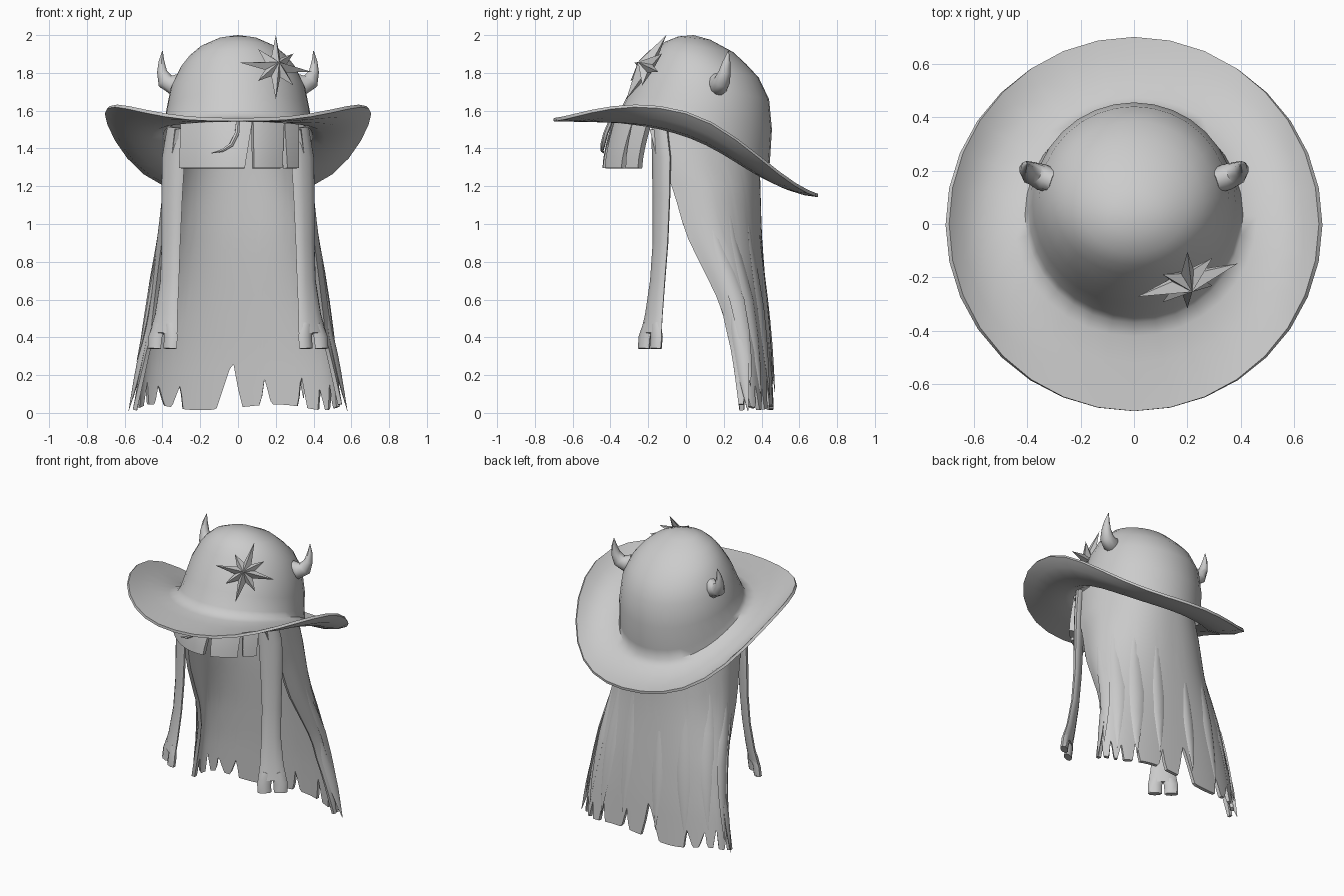
import bpy, bmesh, math
from mathutils import Vector

if "Cube" in bpy.data.objects:
    bpy.data.objects.remove(bpy.data.objects["Cube"])

GREY = bpy.data.materials.new("soft_grey")
GREY.diffuse_color = (0.6, 0.6, 0.6, 1)
GREY.use_nodes = True
GREY.node_tree.nodes["Principled BSDF"].inputs["Base Color"].default_value = GREY.diffuse_color


def make(name, verts, faces, thickness=0, offset=0, angle=40, fix=True):
    """Mesh object from generated points, optionally given a thickness."""
    me = bpy.data.meshes.new(name)
    me.from_pydata([tuple(v) for v in verts], [], faces)
    if fix:
        bm = bmesh.new()
        bm.from_mesh(me)
        bmesh.ops.recalc_face_normals(bm, faces=bm.faces)
        bm.to_mesh(me)
        bm.free()
    me.materials.append(GREY)
    ob = bpy.data.objects.new(name, me)
    bpy.context.collection.objects.link(ob)
    bpy.ops.object.select_all(action='DESELECT')
    ob.select_set(True)
    bpy.context.view_layer.objects.active = ob
    if thickness:
        m = ob.modifiers.new("thickness", 'SOLIDIFY')
        m.thickness, m.offset = thickness, offset
        bpy.ops.object.modifier_apply(modifier=m.name)
    bpy.ops.object.shade_smooth_by_angle(angle=math.radians(angle))
    return ob


def grid_faces(rows, cols):
    return [(r * cols + c, (r + 1) * cols + c, (r + 1) * cols + c + 1, r * cols + c + 1)
            for r in range(rows - 1) for c in range(cols - 1)]


def loft(name, stations, side, n=8):
    """Closed tapered tube; stations are (centre, half width, half depth)."""
    pts = [Vector(s[0]) for s in stations]
    verts, faces = [], []
    for i, (_, a, b) in enumerate(stations):
        t = (pts[min(i + 1, len(pts) - 1)] - pts[max(i - 1, 0)]).normalized()
        u = Vector(side)
        u = (u - t * u.dot(t)).normalized()
        v = t.cross(u)
        for k in range(n):
            q = 2 * math.pi * k / n
            verts.append(pts[i] + u * a * math.cos(q) + v * b * math.sin(q))
    for i in range(len(pts) - 1):
        for k in range(n):
            k2 = (k + 1) % n
            faces.append((i * n + k, i * n + k2, (i + 1) * n + k2, (i + 1) * n + k))
    faces += [tuple(range(n)), tuple(range((len(pts) - 1) * n, len(pts) * n))]
    return make(name, verts, faces)


# Hat: tilted rings (front y, front z, back y, back z, half width, side lift)
rings = [(-0.04, 1.993, 0.13, 1.975, 0.10, 0), (-0.11, 1.965, 0.25, 1.91, 0.20, 0),
         (-0.155, 1.925, 0.32, 1.845, 0.26, 0), (-0.19, 1.88, 0.385, 1.775, 0.305, 0),
         (-0.25, 1.79, 0.44, 1.66, 0.355, 0), (-0.30, 1.70, 0.455, 1.50, 0.38, 0),
         (-0.345, 1.61, 0.445, 1.34, 0.394, 0.035), (-0.37, 1.572, 0.438, 1.27, 0.408, 0.06),
         (-0.42, 1.56, 0.475, 1.23, 0.46, 0.075), (-0.52, 1.56, 0.55, 1.195, 0.56, 0.11),
         (-0.62, 1.56, 0.63, 1.17, 0.642, 0.17), (-0.70, 1.562, 0.70, 1.16, 0.692, 0.235)]
N = 32
verts, faces = [Vector((0, 0.04, 2.0))], []
for fy, fz, by, bz, w, lift in rings:
    for k in range(N):
        q = 2 * math.pi * k / N
        s = (math.sin(q) + 1) / 2
        power = 4 if math.sin(q) > 0 else 2.4
        verts.append(Vector((w * math.cos(q), fy + (by - fy) * s,
                             fz + (bz - fz) * s + lift * abs(math.cos(q)) ** power)))
for k in range(N):
    k2 = (k + 1) % N
    faces.append((0, 1 + k, 1 + k2))
    for i in range(len(rings) - 1):
        a, b = 1 + i * N, 1 + (i + 1) * N
        faces.append((a + k, b + k, b + k2, a + k2))
make("hat", verts, faces, 0.018, -1, 50, fix=False)

# Horns, one each side
for sx, nm in ((-1, "left"), (1, "right")):
    loft(nm + "_horn", [((sx * 0.30, 0.16, 1.745), 0.045, 0.055), ((sx * 0.345, 0.175, 1.735), 0.05, 0.054),
                        ((sx * 0.383, 0.19, 1.755), 0.044, 0.046), ((sx * 0.402, 0.205, 1.805), 0.032, 0.028),
                        ((sx * 0.405, 0.215, 1.86), 0.02, 0.016), ((sx * 0.40, 0.225, 1.915), 0.002, 0.002)],
         (0, 1, 0), 10)

# Eight-pointed star on the crown
c = Vector((0.20, -0.21, 1.83))
u = Vector((0.94, 0.31, -0.12)).normalized()
v = Vector((0, 0.53, 0.85)).normalized()
n = u.cross(v).normalized()
verts = [c + n * 0.055, c - n * 0.04]
for k in range(16):
    r = 0.065 if k % 2 else (0.2 if k % 4 == 0 else 0.14)
    q = math.pi * k / 8
    verts.append(c + (u * math.cos(q) + v * math.sin(q)) * r)
faces = []
for k in range(16):
    a, b = 2 + k, 2 + (k + 1) % 16
    faces += [(0, a, b), (1, b, a)]
make("star", verts, faces, angle=15)

# Long hair: rounded U-shaped sheet (z, half width, front y, back y)
TOP = 1.5
KEYS = [(0.0, 0.55, 0.285, 0.455), (0.3, 0.525, 0.25, 0.44), (0.57, 0.49, 0.19, 0.42), (0.75, 0.465, 0.10, 0.405),
        (0.95, 0.435, 0.0, 0.39), (1.2, 0.405, -0.07, 0.383), (1.3, 0.392, -0.14, 0.38), (TOP, 0.36, -0.19, 0.37)]


def hair_point(t, z):
    z = min(max(z, 0), TOP)
    for lo, hi in zip(KEYS, KEYS[1:]):
        if z <= hi[0]:
            f = (z - lo[0]) / (hi[0] - lo[0])
            w, fy, by = (lo[i] + (hi[i] - lo[i]) * f for i in (1, 2, 3))
            sx = math.copysign(abs(math.sin(t)) ** 0.85, t)
            # the front edges curl slightly inwards
            sx *= 1 - 0.11 * max(0, (abs(t) - 1.1) / 0.47) ** 2 * min(1, z / 0.4)
            return Vector((w * sx, fy + (by - fy) * max(0, math.cos(t)) ** 0.85, z))


# Notches in the hem: (angle, height, half width to the left, half width to the right)
NOTCH = [(-1.4, 0.14, 0.06, 0.1), (-1.1, 0.13, 0.05, 0.08), (-0.86, 0.11, 0.04, 0.12), (-0.54, 0.13, 0.10, 0.04),
         (-0.03, 0.25, 0.13, 0.05), (0.21, 0.14, 0.04, 0.06), (0.62, 0.18, 0.06, 0.06), (0.88, 0.13, 0.03, 0.09),
         (1.12, 0.15, 0.08, 0.04), (1.38, 0.16, 0.06, 0.08)]
COLS, ROWS = 121, 16
verts = []
for r in range(ROWS):
    for k in range(COLS):
        t = -math.pi / 2 + math.pi * k / (COLS - 1)
        hem = 0.03 + 0.015 * math.sin(5 * t) + max(
            0, *(h * (1 - abs(t - t0) / (lw if t < t0 else rw)) for t0, h, lw, rw in NOTCH))
        verts.append(hair_point(t, hem + (TOP - hem) * r / (ROWS - 1)))
make("back_hair", verts, grid_faces(ROWS, COLS), 0.022, 0)

# Pointed strands lying over the long hair: (angle, top z, tip z, half width, outward swing of the tip)
STRANDS = [(-1.42, 1.05, 0.27, 0.022, 0.03), (-1.25, 1.2, 0.10, 0.04, 0.02), (-0.9, 1.25, 0.16, 0.045, 0.01),
           (-0.5, 1.1, 0.12, 0.05, 0.015), (-0.12, 1.0, 0.10, 0.04, 0.02), (0.25, 1.2, 0.15, 0.045, 0.015),
           (0.6, 1.2, 0.08, 0.05, 0.02), (0.95, 1.25, 0.10, 0.045, 0.015), (1.25, 1.2, 0.14, 0.04, 0.02),
           (1.4, 0.7, 0.01, 0.035, 0.035), (-1.4, 0.6, 0.01, 0.035, 0.035)]
for i, (t, z0, z1, w, swing) in enumerate(STRANDS):
    st = []
    for k in range(8):
        s = k / 7
        z = z0 + (z1 - z0) * s
        out = Vector((math.sin(t), math.cos(t), 0)) * (0.003 + swing * s * s)
        prof = max(0.04, math.sin(math.pi * s ** 1.2))
        st.append((hair_point(t, z) + out, w * prof, 0.013 * prof))
    side = hair_point(t + 0.03, 0.6) - hair_point(t - 0.03, 0.6)
    loft("strand_%02d" % (i + 1), st, side, 6)

# Front locks: flat, turned to wrap the face, with split ends
for sx, nm in ((-1, "left"), (1, "right")):
    side = Vector((sx * 0.8, 0.6, 0))
    loft(nm + "_front_lock", [((sx * x, y, z), a, b) for x, y, z, a, b in (
        (0.325, -0.14, 1.51, 0.06, 0.03), (0.342, -0.13, 1.35, 0.075, 0.03), (0.35, -0.13, 1.15, 0.07, 0.028),
        (0.355, -0.135, 0.9, 0.062, 0.024), (0.362, -0.15, 0.7, 0.062, 0.022), (0.38, -0.17, 0.52, 0.075, 0.022),
        (0.395, -0.185, 0.42, 0.092, 0.024))], side, 10)
    for j, d in enumerate((-0.052, 0.052)):
        loft("%s_lock_tip_%d" % (nm, j + 1), [
            (Vector((sx * 0.39, -0.18, 0.47)) + side * d * 0.6, 0.04, 0.02),
            (Vector((sx * 0.397, -0.187, 0.40)) + side * d, 0.045, 0.024),
            (Vector((sx * 0.402, -0.192, 0.34)) + side * d, 0.044, 0.024)], side, 8)

# Fringe: curved blocks (bottom left, bottom right, top left, top right)
for i, (b0, b1, t0, t1) in enumerate([(-0.30, 0.035, -0.29, 0.075), (0.08, 0.225, 0.075, 0.235),
                                      (0.25, 0.31, 0.235, 0.31)]):
    verts = []
    for r in range(6):
        s = r / 5
        for k in range(9):
            f = k / 8
            x = (b0 + (b1 - b0) * f) * (1 - s) + (t0 + (t1 - t0) * f) * s
            y = -0.425 + 0.055 * s ** 1.5 + 0.17 * (x / 0.3) ** 2
            verts.append(Vector((x, y, 1.295 + 0.255 * s)))
    make("fringe_%d" % (i + 1), verts, grid_faces(6, 9), 0.035, 0)

# Loose curl over the fringe
loft("loose_curl", [((0.0, -0.40, 1.54), 0.012, 0.012), ((-0.005, -0.425, 1.48), 0.013, 0.013),
                    ((-0.035, -0.44, 1.42), 0.013, 0.013), ((-0.08, -0.445, 1.39), 0.009, 0.009),
                    ((-0.14, -0.435, 1.375), 0.002, 0.002)], (0, 1, 0), 6)
